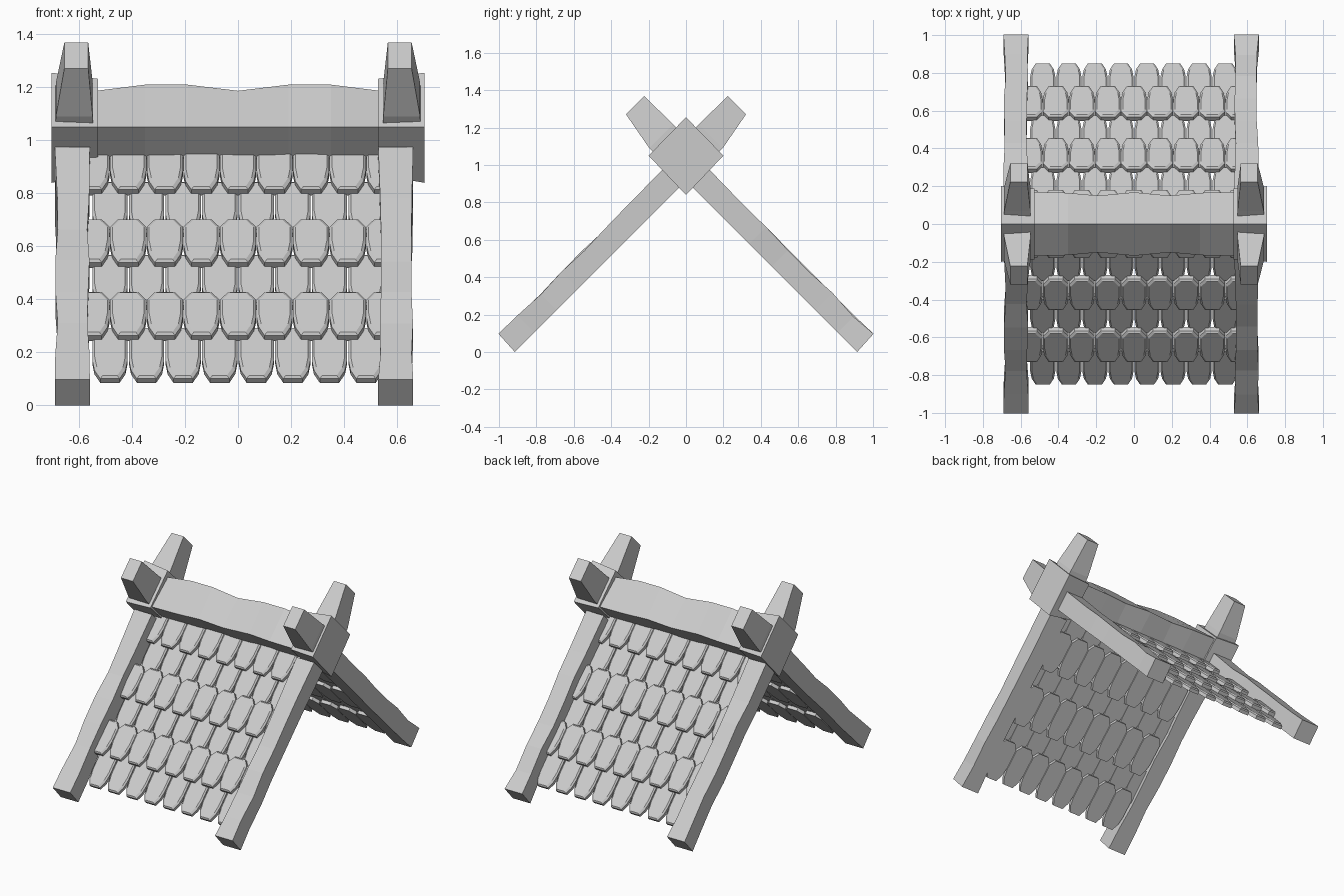
import bpy, random
from mathutils import Vector

if "Cube" in bpy.data.objects:
    bpy.data.objects.remove(bpy.data.objects["Cube"])

random.seed(4)
A = 0.5 ** 0.5


def slope(s, x, d, h):
    """Point on a 45 degree slope: s side, d distance down it, h distance out from it."""
    return Vector((x, s * A * (d + h), A * (h - d)))


def add_loft(verts, faces, rings):
    """Join equal-sized rings into a closed solid."""
    b, n = len(verts), len(rings[0])
    for r in rings:
        verts.extend(r)
    for k in range(len(rings) - 1):
        for i in range(n):
            j = (i + 1) % n
            faces.append((b + k*n + i, b + k*n + j, b + (k+1)*n + j, b + (k+1)*n + i))
    faces.append([b + i for i in reversed(range(n))])
    faces.append([b + (len(rings) - 1) * n + i for i in range(n)])


def make(name, solids):
    import bmesh
    verts, faces = [], []
    for rings in solids:
        add_loft(verts, faces, rings)
    me = bpy.data.meshes.new(name)
    me.from_pydata(verts, [], faces)
    bm = bmesh.new()
    bm.from_mesh(me)
    bmesh.ops.recalc_face_normals(bm, faces=bm.faces)
    bm.to_mesh(me)
    bm.free()
    ob = bpy.data.objects.new(name, me)
    bpy.context.collection.objects.link(ob)
    return ob


def diamond(x, ry, top, bottom, mid=1.05):
    return [Vector(p) for p in ((x, -ry, mid), (x, 0, bottom), (x, ry, mid), (x, 0, top))]


def rect(s, x0, x1, d0, d1, h0, h1):
    """Cross-section across the slope, d0 used at h0 and d1 at h1."""
    return [slope(s, x0, d0, h0), slope(s, x1, d0, h0),
            slope(s, x1, d1, h1), slope(s, x0, d1, h1)]


def tile(s, x, d_end, length, h0, h1, w=0.133):
    """Shingle with clipped corners and a bevelled outer rim."""
    def outline(inset, h):
        a, e, c = w / 2 - inset, d_end - inset, 0.03
        t = d_end - length + inset
        half = [(a - c, e), (a - 0.008, e - 0.045), (a, e - 0.1), (a, t + 0.04), (a - c, t)]
        pts = half + [(-px, pd) for px, pd in reversed(half)]
        return [slope(s, x + px, pd, h) for px, pd in pts]
    return [outline(0, h0), outline(0, h1 - 0.008), outline(0.009, h1)]


# Shingles: lower courses with raised courses overlapping the gaps
for s, side in ((-1, "front"), (1, "back")):
    low, high = [], []
    for k in range(3):
        off = 0.389 * k
        for i in range(8):
            low.append(tile(s, -0.483 + 0.138 * i, 0.53 - off, 0.27, 0.651, 0.681))
        for i in range(9):
            high.append(tile(s, -0.552 + 0.138 * i, 0.329 - off, 0.23, 0.672, 0.711, 0.136))
    make(side + "_lower_shingles", low)
    make(side + "_raised_shingles", high)

# Rough-hewn rafters
for s, side in ((-1, "front"), (1, "back")):
    for cx, hand in ((-0.625, "left"), (0.595, "right")):
        rings = []
        steps = [0.64, 0.5, 0.33, 0.17, 0.0, -0.17, -0.33, -0.6]
        for k, d in enumerate(steps):
            j = 0.012 if 0 < k < len(steps) - 1 else 0.0
            x0 = cx - 0.066 + random.uniform(0, j)
            x1 = cx + 0.066 - random.uniform(0, j)
            top = 0.778 - random.uniform(0, j)
            rings.append(rect(s, x0, x1, d + (0.007 if k == 0 else 0), d, 0.647, top))
        # hollowed foot end
        rings.insert(0, rings[0])
        mesh_rings = rings[1:]
        make(f"{side}_{hand}_rafter", [mesh_rings])

# Wavy ridge beam
profile = [(-0.55, 0.17, 1.185), (-0.35, 0.165, 1.21), (-0.19, 0.15, 1.21), (0, 0.168, 1.187),
           (0.19, 0.15, 1.21), (0.35, 0.165, 1.21), (0.55, 0.17, 1.185)]
make("ridge_beam", [[diamond(x, ry, z, 0.885) for x, ry, z in profile]])

# Ridge end blocks and crossed horns
for m, hand in ((-1, "left"), (1, "right")):
    make(hand + "_ridge_block", [[diamond(m * 0.703, 0.2, 1.255, 0.84),
                                  diamond(m * 0.528, 0.187, 1.232, 0.87)]])
    for s, side in ((-1, "front"), (1, "back")):
        rings = []
        for h, xa, xb, da, db in ((0.8, 0.545, 0.69, -0.815, -0.63),
                                  (0.91, 0.548, 0.687, -0.812, -0.632),
                                  (1.126, 0.565, 0.655, -0.81, -0.672)):
            rings.append([slope(s, m * xa, da, h), slope(s, m * xb, da, h),
                          slope(s, m * xb, db, h), slope(s, m * xa, db, h)])
        make(f"{side}_{hand}_horn", [rings])
